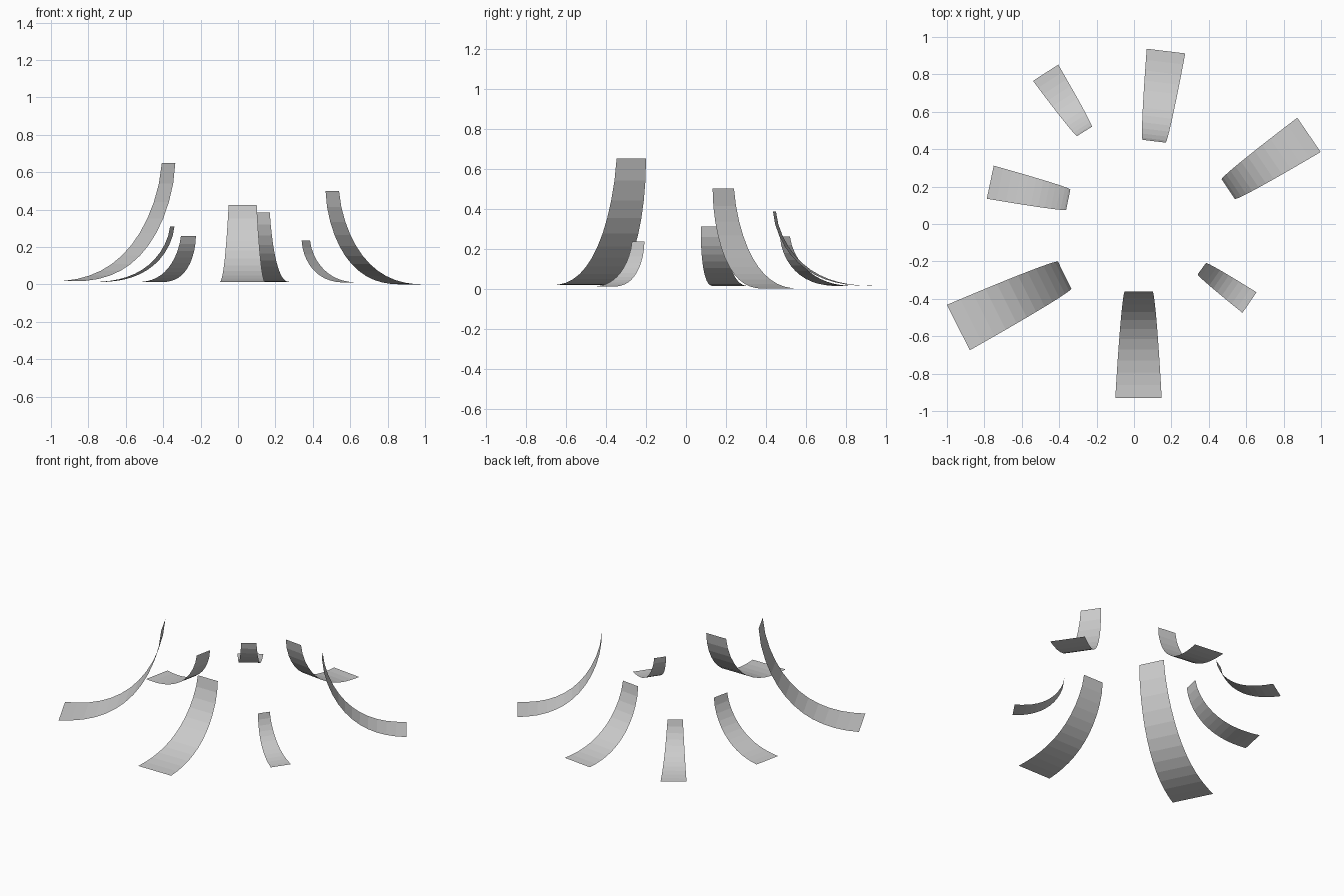
import bpy
import bmesh
from mathutils import Vector

if "Cube" in bpy.data.objects:
    bpy.data.objects.remove(bpy.data.objects["Cube"])

grey = bpy.data.materials.new("light_grey")
grey.diffuse_color = (0.6, 0.6, 0.6, 1.0)
grey.use_nodes = True
grey.node_tree.nodes["Principled BSDF"].inputs["Base Color"].default_value = grey.diffuse_color

SEGMENTS = 12


def flared_strip(name, inner_a, inner_b, outer_a, outer_b, top, base):
    """Curved strip, upright at its inner end and flattening out to its outer end."""
    ia, ib, oa, ob = (Vector(p) for p in (inner_a, inner_b, outer_a, outer_b))
    inner_mid, outer_mid = (ia + ib) / 2, (oa + ob) / 2
    inner_half, outer_half = (ib - ia) / 2, (ob - oa) / 2
    bm = bmesh.new()
    rows = []
    for i in range(SEGMENTS + 1):
        t = i / SEGMENTS
        mid = inner_mid.lerp(outer_mid, t ** 1.5)
        half = inner_half.lerp(outer_half, t)
        z = base + (top - base) * (1 - t) ** 2.2
        rows.append([bm.verts.new((*(mid + s * half), z)) for s in (-1, 1)])
    for r, q in zip(rows, rows[1:]):
        bm.faces.new((r[0], q[0], q[1], r[1]))
    # outer side of the strip faces upwards
    bm.normal_update()
    for f in bm.faces:
        if f.normal.z < 0:
            f.normal_flip()
    mesh = bpy.data.meshes.new(name)
    bm.to_mesh(mesh)
    bm.free()
    mesh.materials.append(grey)
    bpy.context.collection.objects.link(bpy.data.objects.new(name, mesh))


# name, inner corners, outer corners, top height, base height
strips = [
    ("front_strip", (-0.05, -0.36), (0.10, -0.36), (-0.10, -0.93), (0.148, -0.93), 0.425, 0.012),
    ("front_left_strip", (-0.407, -0.20), (-0.335, -0.347), (-1.0, -0.432), (-0.878, -0.675), 0.65, 0.017),
    ("left_strip", (-0.34, 0.185), (-0.363, 0.075), (-0.75, 0.312), (-0.787, 0.135), 0.31, 0.013),
    ("back_left_strip", (-0.225, 0.52), (-0.305, 0.47), (-0.405, 0.852), (-0.54, 0.765), 0.26, 0.013),
    ("back_strip", (0.045, 0.45), (0.17, 0.435), (0.068, 0.937), (0.274, 0.912), 0.385, 0.014),
    ("back_right_strip", (0.468, 0.24), (0.54, 0.133), (0.873, 0.568), (0.998, 0.385), 0.50, 0.0),
    ("front_right_strip", (0.385, -0.208), (0.34, -0.27), (0.655, -0.365), (0.58, -0.475), 0.235, 0.01),
]
for s in strips:
    flared_strip(*s)
